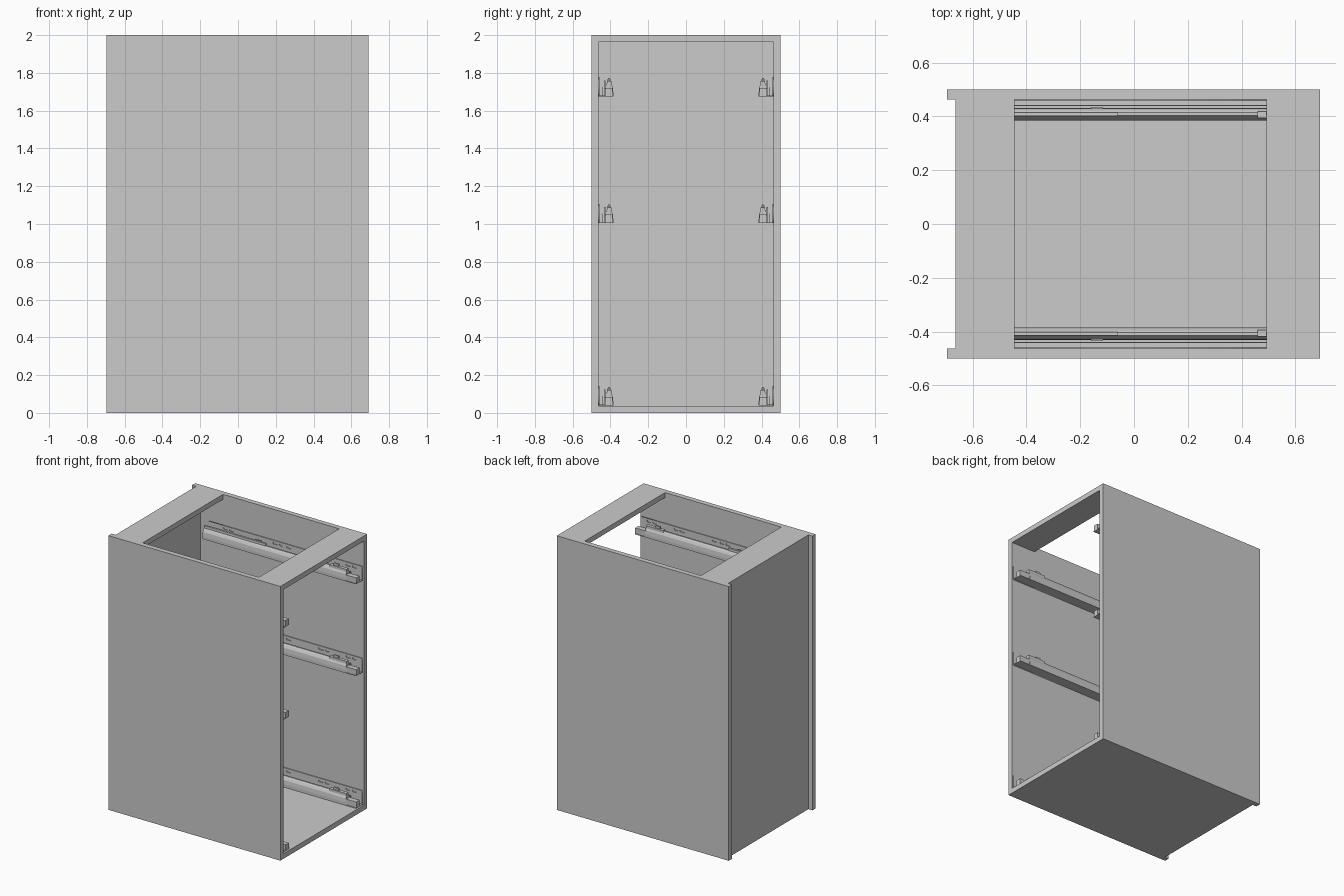
import bpy, bmesh, math

if "Cube" in bpy.data.objects:
    bpy.data.objects.remove(bpy.data.objects["Cube"])

T = 0.037                      # board thickness
X0, X1 = -0.695, 0.692         # cabinet back and open end
XB = -0.663                    # outer face of recessed back panel
WALL = 0.5 - T                 # inner face of the side panels


def finish(name, bm):
    bmesh.ops.recalc_face_normals(bm, faces=bm.faces)
    me = bpy.data.meshes.new(name)
    bm.to_mesh(me)
    bm.free()
    ob = bpy.data.objects.new(name, me)
    bpy.context.collection.objects.link(ob)
    return ob


def box(name, x, y, z):
    bm = bmesh.new()
    bmesh.ops.create_cube(bm, size=1)
    for v in bm.verts:
        v.co = [a[0] + (c + 0.5) * (a[1] - a[0]) for c, a in zip(v.co, (x, y, z))]
    return finish(name, bm)


def bar(name, profile, x, side, z):
    """Extrude a (distance from wall, height) profile along x."""
    bm = bmesh.new()
    vs = [bm.verts.new((x[0], side * (WALL - d), z + h)) for d, h in profile]
    face = bm.faces.new(vs)
    ext = bmesh.ops.extrude_face_region(bm, geom=[face])
    bmesh.ops.translate(bm, vec=(x[1] - x[0], 0, 0),
                        verts=[g for g in ext["geom"] if isinstance(g, bmesh.types.BMVert)])
    return finish(name, bm)


def rect(d0, d1, h0, h1):
    return [(d0, h0), (d1, h0), (d1, h1), (d0, h1)]


def slot(cx, cz, half, r):
    """Outline of a rounded slot."""
    pts = []
    for end, start in ((1, -90), (-1, 90)):
        for i in range(6):
            a = math.radians(start + 36 * i)
            pts.append((cx + end * half + r * math.cos(a), cz + r * math.sin(a)))
    return pts


def plate(name, outlines, y, thick, z):
    """Flat sheet with holes, standing upright in the xz plane."""
    cu = bpy.data.curves.new(name, 'CURVE')
    cu.dimensions, cu.fill_mode, cu.extrude = '2D', 'BOTH', thick / 2
    for pts in outlines:
        s = cu.splines.new('POLY')
        s.points.add(len(pts) - 1)
        for p, (px, pz) in zip(s.points, pts):
            p.co = (px, pz, 0, 1)
        s.use_cyclic_u = True
    ob = bpy.data.objects.new(name, cu)
    bpy.context.collection.objects.link(ob)
    ob.rotation_euler.x = math.pi / 2
    ob.location = (0, y, z)
    bpy.ops.object.select_all(action='DESELECT')
    bpy.context.view_layer.objects.active = ob
    ob.select_set(True)
    bpy.ops.object.convert(target='MESH')


# Cabinet boards
for side, label in ((1, "left"), (-1, "right")):
    box(label + "_side_panel", (X0, X1), sorted((side * WALL, side * 0.5)), (0, 2))
box("bottom_panel", (XB, X1), (-WALL, WALL), (0, T))
box("back_panel", (XB, XB + T), (-WALL, WALL), (T, 2 - T))
box("rear_top_stretcher", (XB, -0.445), (-WALL, WALL), (2 - T, 2))
box("front_top_stretcher", (0.493, X1), (-WALL, WALL), (2 - T, 2))

# Drawer runners
RAIL = [(.078, .004), (.078, .022), (.075, .05), (.067, .066), (.060, .075),
        (.048, .075), (.041, .066), (.034, .05), (.031, .022), (.031, .004)]
RX0, RX1 = -0.556, 0.682
SLOTS = [(-.42, .012), (-.37, .012), (-.02, .012), (.03, .01), (.09, .012),
         (.35, .014), (.40, .01), (.57, .012), (.62, .01)]
for level, z in (("lower", 0.04), ("middle", 1.005), ("upper", 1.675)):
    for side, label in ((1, "left"), (-1, "right")):
        n = f"{level}_{label}_"
        # wall bracket with fixing slots
        outline = [(RX0, 0), (RX1, 0), (RX1, .102), (RX0, .102)]
        holes = [slot(x, .082, h, .007) for x, h in SLOTS]
        plate(n + "wall_bracket", [outline] + holes, side * (WALL - .003), .006, z)
        bar(n + "bracket_floor", rect(.006, .078, 0, .004), (RX0, RX1), side, z)
        bar(n + "guide_lip", rect(.020, .024, .004, .05), (RX0, .60), side, z)
        # telescopic rail, its rear ridge and front latch
        bar(n + "rail", RAIL, (RX0, .60), side, z)
        bar(n + "rail_end", rect(.036, .074, .004, .045), (.60, RX1), side, z)
        bar(n + "rear_ridge", rect(.048, .062, .074, .092), (RX0, -.06), side, z)
        bar(n + "latch", rect(.044, .068, .06, .082), (.46, .60), side, z)
        bar(n + "latch_pin", rect(.049, .060, .08, .098), (.49, .53), side, z)
        bar(n + "stop_tab", rect(.028, .036, .04, .085), (-.16, -.115), side, z)
